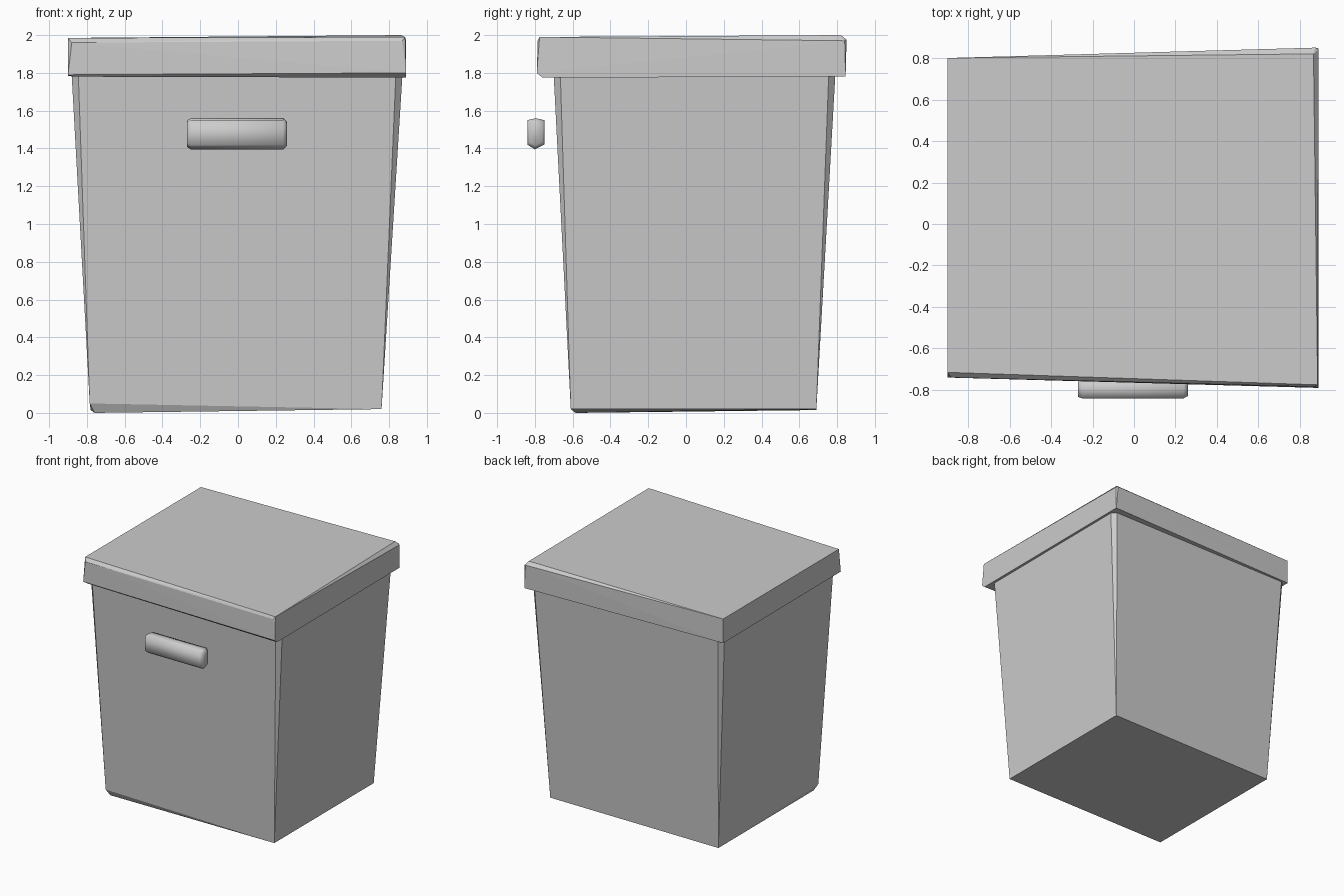
import bpy, bmesh, math

cube = bpy.data.objects.get("Cube")
if cube:
    bpy.data.objects.remove(cube, do_unlink=True)

grey = bpy.data.materials.new("plain grey")
grey.use_nodes = True
colour = (0.6, 0.6, 0.6, 1)
grey.diffuse_color = colour
grey.node_tree.nodes["Principled BSDF"].inputs["Base Color"].default_value = colour


def solid(name, points, smooth=False):
    """Convex block spanned by its corner points."""
    bm = bmesh.new()
    for p in points:
        bm.verts.new(p)
    res = bmesh.ops.convex_hull(bm, input=bm.verts)
    loose = {g for g in res["geom_interior"] + res["geom_unused"]
             if isinstance(g, bmesh.types.BMVert)}
    bmesh.ops.delete(bm, geom=list(loose), context="VERTS")
    bmesh.ops.dissolve_limit(bm, angle_limit=math.radians(0.5),
                             verts=bm.verts, edges=bm.edges)
    bmesh.ops.recalc_face_normals(bm, faces=bm.faces)
    for f in bm.faces:
        f.smooth = smooth
    mesh = bpy.data.meshes.new(name)
    bm.to_mesh(mesh)
    bm.free()
    mesh.materials.append(grey)
    obj = bpy.data.objects.new(name, mesh)
    bpy.context.collection.objects.link(obj)
    return obj


# Tapered bin body: corners cut at the top, running out to a point at the base
cut = 0.035
rim = []
for x in (-0.88, 0.87):
    for y in (-0.70, 0.79):
        sx, sy = math.copysign(cut, x), math.copysign(cut, y)
        rim += [(x - sx, y, 1.78), (x, y - sy, 1.78)]
base = [(-0.785, -0.61, 0.05), (-0.76, -0.585, 0), (-0.78, 0.69, 0.015),
        (0.76, -0.61, 0.02), (0.76, 0.69, 0.02)]
solid("bin_body", rim + base)

# Overhanging lid with slightly uneven worn edges
solid("lid", [
    (-0.90, 0.80, 1.985), (-0.90, 0.80, 1.785),
    (-0.90, -0.715, 1.985), (-0.88, -0.74, 1.96),
    (-0.90, -0.74, 1.79), (-0.87, -0.73, 1.78),
    (0.885, -0.775, 1.99), (0.87, -0.785, 1.97),
    (0.89, -0.79, 1.80), (0.89, -0.76, 1.775),
    (0.865, 0.82, 2.0), (0.89, 0.84, 1.97),
    (0.875, 0.85, 1.975), (0.89, 0.845, 1.78)])

# Rounded pull handle standing off the front
profile = [(-0.795, 1.56), (-0.75, 1.55), (-0.75, 1.42),
           (-0.80, 1.395), (-0.84, 1.42), (-0.84, 1.55)]
my, mz = -0.795, 1.48
bar = []
for x, s in ((-0.27, 0.85), (-0.25, 1), (0.24, 1), (0.26, 0.75)):
    bar += [(x, my + (y - my) * s, mz + (z - mz) * s) for y, z in profile]
solid("handle", bar, smooth=True)
